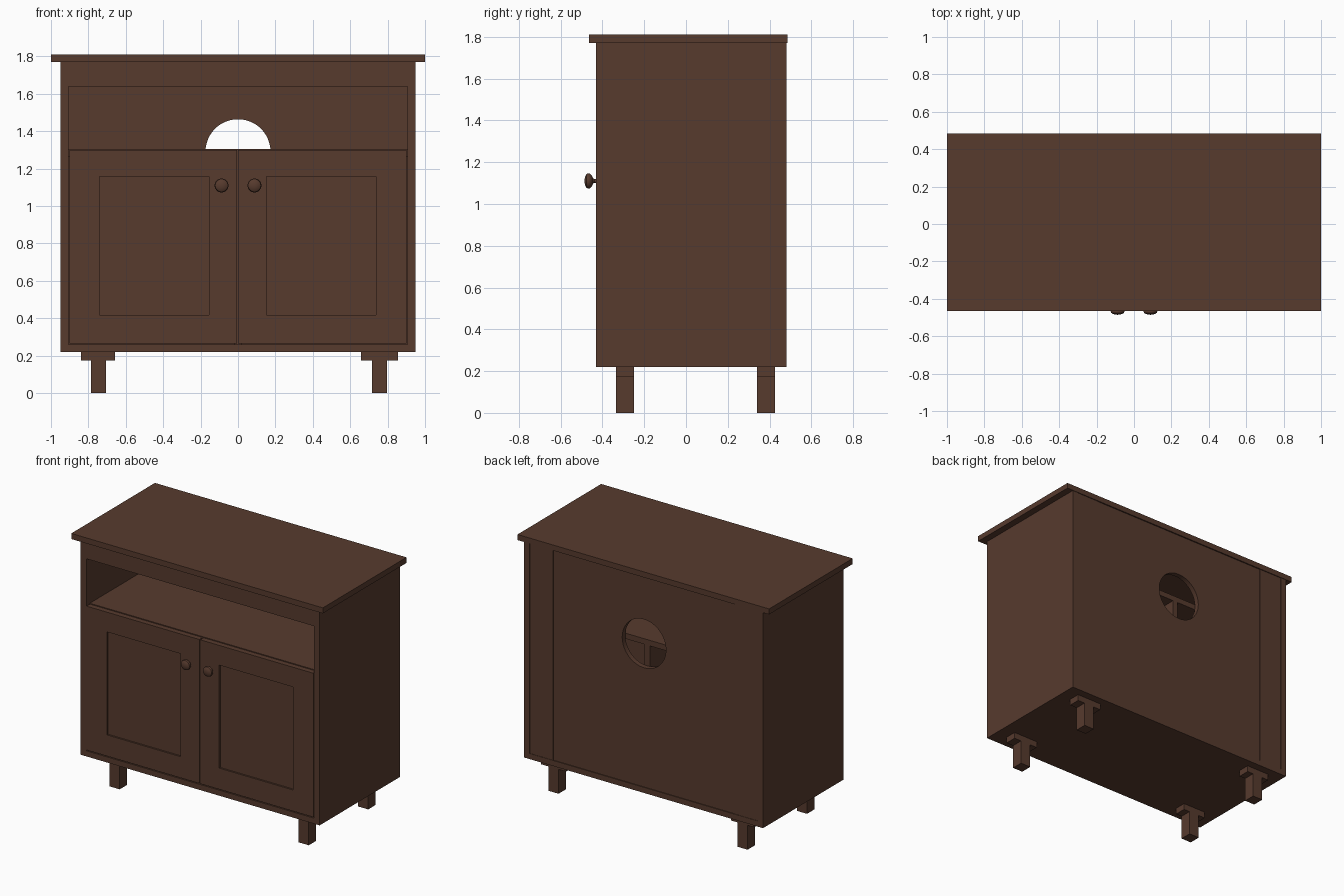
import bpy, bmesh, math
from mathutils import Vector

if "Cube" in bpy.data.objects:
    bpy.data.objects.remove(bpy.data.objects["Cube"])

wood = bpy.data.materials.new("dark brown wood")
wood.diffuse_color = (0.095, 0.043, 0.027, 1)
wood.use_nodes = True
wood.node_tree.nodes["Principled BSDF"].inputs["Base Color"].default_value = wood.diffuse_color


def finish(bm, name):
    bmesh.ops.recalc_face_normals(bm, faces=bm.faces)
    me = bpy.data.meshes.new(name)
    bm.to_mesh(me)
    bm.free()
    me.materials.append(wood)
    ob = bpy.data.objects.new(name, me)
    bpy.context.collection.objects.link(ob)
    return ob


def box_bm(x, y, z):
    bm = bmesh.new()
    bmesh.ops.create_cube(bm, size=1)
    for v in bm.verts:
        v.co = Vector([r[0] if c < 0 else r[1] for r, c in zip((x, y, z), v.co)])
    return bm


def box(name, x, y, z):
    return finish(box_bm(x, y, z), name)


def smooth(ob):
    bpy.ops.object.select_all(action='DESELECT')
    ob.select_set(True)
    bpy.context.view_layer.objects.active = ob
    bpy.ops.object.shade_smooth_by_angle(angle=math.radians(35))


FRONT, BACK = -0.43, 0.482

# Carcass
box("top_board", (-1, 1), (-0.465, 0.485), (1.77, 1.81))
box("bottom_board", (-0.95, 0.95), (FRONT, BACK), (0.22, 0.26))
for side, s in (("left", -1), ("right", 1)):
    box(side + "_side", sorted((s * 0.905, s * 0.95)), (FRONT, BACK), (0.26, 1.77))
    box(side + "_back_strip", sorted((s * 0.72, s * 0.905)), (0.442, 0.479), (0.26, 1.77))
box("front_top_rail", (-0.905, 0.905), (FRONT, -0.39), (1.64, 1.77))
box("shelf", (-0.905, 0.905), (-0.39, 0.44), (1.265, 1.305))
box("divider", (-0.02, 0.02), (-0.385, 0.44), (0.26, 1.265))

# Back panel with round cable hole
back = box("back_panel", (-0.72, 0.72), (0.44, 0.476), (0.26, 1.77))
bpy.ops.mesh.primitive_cylinder_add(vertices=64, radius=0.174, depth=0.4,
                                    location=(0, 0.46, 1.29),
                                    rotation=(math.pi / 2, 0, 0))
cutter = bpy.context.object
cutter.name = "hole_cutter"
cutter.hide_render = True
mod = back.modifiers.new("cable_hole", 'BOOLEAN')
mod.object = cutter
mod.solver = 'EXACT'
bpy.ops.object.select_all(action='DESELECT')
back.select_set(True)
bpy.context.view_layer.objects.active = back
bpy.ops.object.modifier_apply(modifier=mod.name)
bpy.data.objects.remove(cutter)
smooth(back)


# Doors with a recessed centre panel
def door(name, x, px):
    bm = box_bm(x, (FRONT, -0.392), (0.266, 1.3))
    bm.normal_update()
    face = min(bm.faces, key=lambda f: f.calc_center_median().y)
    c = face.calc_center_median()
    bmesh.ops.inset_individual(bm, faces=[face], thickness=0.15)
    for v in face.verts:
        v.co.x = px[0] if v.co.x < c.x else px[1]
        v.co.z = 0.418 if v.co.z < c.z else 1.158
    bm.normal_update()
    bmesh.ops.inset_individual(bm, faces=[face], thickness=0.0005, depth=-0.012)
    finish(bm, name)


door("left_door", (-0.902, -0.006), (-0.74, -0.155))
door("right_door", (0.0, 0.902), (0.152, 0.738))

# Knobs: lathed profile of (radius, distance from door)
profile = [(0.012, -0.005), (0.009, 0.008), (0.012, 0.014), (0.027, 0.021), (0.035, 0.029),
           (0.037, 0.036), (0.034, 0.045), (0.025, 0.051), (0.012, 0.0545), (0.0, 0.0555)]
for name, x in (("left_knob", -0.088), ("right_knob", 0.088)):
    bm = bmesh.new()
    vs = [bm.verts.new((x + r, FRONT - d, 1.11)) for r, d in profile]
    es = [bm.edges.new(p) for p in zip(vs, vs[1:])]
    bmesh.ops.spin(bm, geom=vs + es, cent=(x, 0, 1.11), axis=(0, 1, 0),
                   angle=2 * math.pi, steps=32)
    bmesh.ops.remove_doubles(bm, verts=bm.verts, dist=0.0002)
    smooth(finish(bm, name))

# Legs with their mounting blocks
for side, lx, px in (("left", (-0.787, -0.706), (-0.84, -0.657)),
                     ("right", (0.716, 0.797), (0.657, 0.855))):
    for end, y in (("front", (-0.335, -0.25)), ("back", (0.34, 0.425))):
        box(f"{end}_{side}_leg", lx, y, (0, 0.175))
        box(f"{end}_{side}_leg_block", px, y, (0.175, 0.22))
